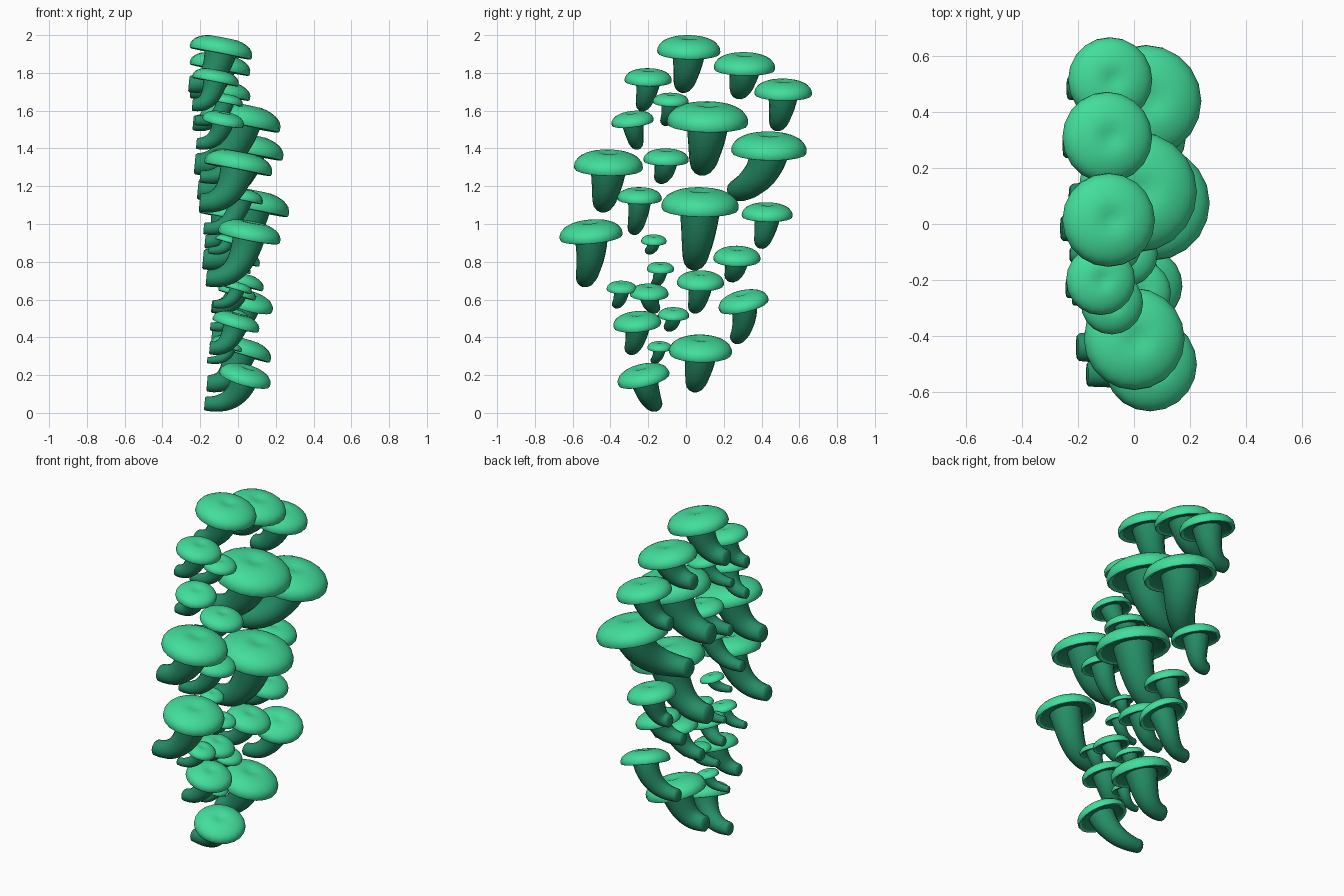
import bpy, bmesh, math
from mathutils import Vector, Matrix

if "Cube" in bpy.data.objects:
    bpy.data.objects.remove(bpy.data.objects["Cube"])


def material(name, rgb):
    m = bpy.data.materials.new(name)
    m.diffuse_color = (*rgb, 1)
    m.use_nodes = True
    m.node_tree.nodes["Principled BSDF"].inputs["Base Color"].default_value = m.diffuse_color
    return m


CAP = material("bright_green", (0.055, 0.73, 0.33))
STEM = material("dark_green", (0.019, 0.275, 0.137))


def cap_profile(steps=10):
    """Outline of a cap of diameter 1: dome with a dimple, then a rolled rim."""
    pts = []
    for k in range(1, steps + 1):
        a = math.pi / 2 * k / steps
        r = .5 * math.sin(a)
        z = .03 + .25 * max(0, math.cos(a)) ** .8 - .05 * math.exp(-(r / .13) ** 2)
        pts.append((r, z))
    return pts + [(.49, .004), (.465, -.004), (.435, .01), (.40, .045), (.2, .06)]


PROFILE = cap_profile()
LIP = len(PROFILE) - 3          # underside starts after the rim


def finish(name, bm, mats):
    bmesh.ops.recalc_face_normals(bm, faces=bm.faces[:])
    me = bpy.data.meshes.new(name)
    bm.to_mesh(me)
    bm.free()
    for m in mats:
        me.materials.append(m)
    ob = bpy.data.objects.new(name, me)
    bpy.context.collection.objects.link(ob)
    bpy.ops.object.select_all(action='DESELECT')
    ob.select_set(True)
    bpy.context.view_layer.objects.active = ob
    bpy.ops.object.shade_smooth_by_angle(angle=math.radians(50))


def bridge(bm, a, b, mat=0):
    n = len(a)
    for i in range(n):
        bm.faces.new((a[i], a[(i + 1) % n], b[(i + 1) % n], b[i])).material_index = mat


def make_cap(name, rot, x, y, ztop, w, sides=20):
    """Lathed cap, tilted, with its highest point at ztop. Returns its centre."""
    bm = bmesh.new()
    rings = []
    for r, z in PROFILE:
        rings.append([bm.verts.new((r * math.cos(a), r * math.sin(a), z - .13))
                      for a in (math.tau * i / sides for i in range(sides))])
    top = bm.verts.new((0, 0, .1))
    for i in range(sides):
        bm.faces.new((top, rings[0][i], rings[0][(i + 1) % sides]))
    for k in range(len(rings) - 1):
        bridge(bm, rings[k], rings[k + 1], 1 if k >= LIP else 0)
    bm.faces.new(rings[-1]).material_index = 1
    bm.transform(rot @ Matrix.Scale(w, 4))
    dz = ztop - max(v.co.z for v in bm.verts)
    bm.transform(Matrix.Translation((x, y, dz)))
    finish(name, bm, [CAP, STEM])
    return Vector((x, y, dz))


def make_stem(name, base, end, normal, r0, r1, sides=14, steps=12):
    """Tapered tube leaving sideways (+x) and curving up into the cap."""
    d = (end - base).length
    p1 = base + Vector((.42 * d, 0, -.04 * d))
    p2 = end - normal * .45 * d
    bm = bmesh.new()
    rings = []

    def ring(c, t, r):
        t = t.normalized()
        side = Vector((0, 1, 0))
        side = (side - t * side.dot(t)).normalized()
        up = t.cross(side)
        rings.append([bm.verts.new(c + r * (side * math.cos(a) + up * math.sin(a)))
                      for a in (math.tau * i / sides for i in range(sides))])

    for k in range(steps + 1):
        t = k / steps
        s = 1 - t
        c = base * s**3 + p1 * 3 * s * s * t + p2 * 3 * s * t * t + end * t**3
        tan = (p1 - base) * s * s + (p2 - p1) * 2 * s * t + (end - p2) * t * t
        if k == 0:                       # softened foot
            ring(c - tan.normalized() * r0 * .15, tan, r0 * .85)
        ring(c, tan, r0 + (r1 - r0) * t ** 1.1)
    for a, b in zip(rings, rings[1:]):
        bridge(bm, a, b)
    bm.faces.new(rings[0])
    bm.faces.new(rings[-1])
    finish(name, bm, [STEM])


# one row per mushroom: cap x, cap y, cap top z, cap diameter
MUSHROOMS = [
    (-.085, .015, 2.00, .335), (-.09, .31, 1.91, .325), (-.08, .515, 1.77, .305),
    (-.115, -.20, 1.825, .25), (-.065, -.08, 1.695, .19), (-.075, -.285, 1.60, .225),
    (.02, .115, 1.65, .43), (.05, .44, 1.49, .40), (.007, -.41, 1.395, .365),
    (-.03, -.105, 1.40, .24), (.02, -.245, 1.195, .235), (.075, .075, 1.195, .41),
    (-.07, .43, 1.115, .27), (.065, -.505, 1.025, .335), (-.05, -.17, .945, .135),
    (0, .27, .885, .25), (0, -.135, .80, .145), (0, -.34, .70, .16),
    (0, -.195, .685, .205), (.02, .077, .755, .25), (.06, .30, .655, .27),
    (-.02, -.065, .56, .165), (-.005, -.26, .54, .255), (-.04, -.14, .38, .13),
    (.02, .077, .415, .335), (.043, -.23, .265, .28),
]
# the few that differ from the rules: stem drop, sideways tilt, foot offset in y
SHORT, LONG = {2, 10, 15, 16, 19, 22}, {11, 12, 14, 21}
SIDE_TILT = {6: -7, 14: -5, 21: -13, 23: -5, 26: -13}
FOOT_Y = {6: .025, 8: -.17, 19: .03, 26: .065}

for i, (x, y, zt, w) in enumerate(MUSHROOMS, 1):
    tx = 11 if zt > 1 else 16
    ty = SIDE_TILT.get(i, 1)
    n = Vector((math.tan(math.radians(tx)), math.tan(math.radians(ty)), 1)).normalized()
    rot = Vector((0, 0, 1)).rotation_difference(n).to_matrix().to_4x4()
    c = make_cap(f"mushroom_cap_{i}", rot, x, y, zt, w)
    drop = .79 if i in SHORT else 1.1 if i in LONG else .94
    r0 = .135 * w
    foot = Vector((-.13 - .095 * abs(zt - .7), y + FOOT_Y.get(i, -.03),
                   zt - drop * w + r0 * 1.25))
    make_stem(f"mushroom_stem_{i}", foot, c - n * .05 * w, n, r0, .27 * w)
